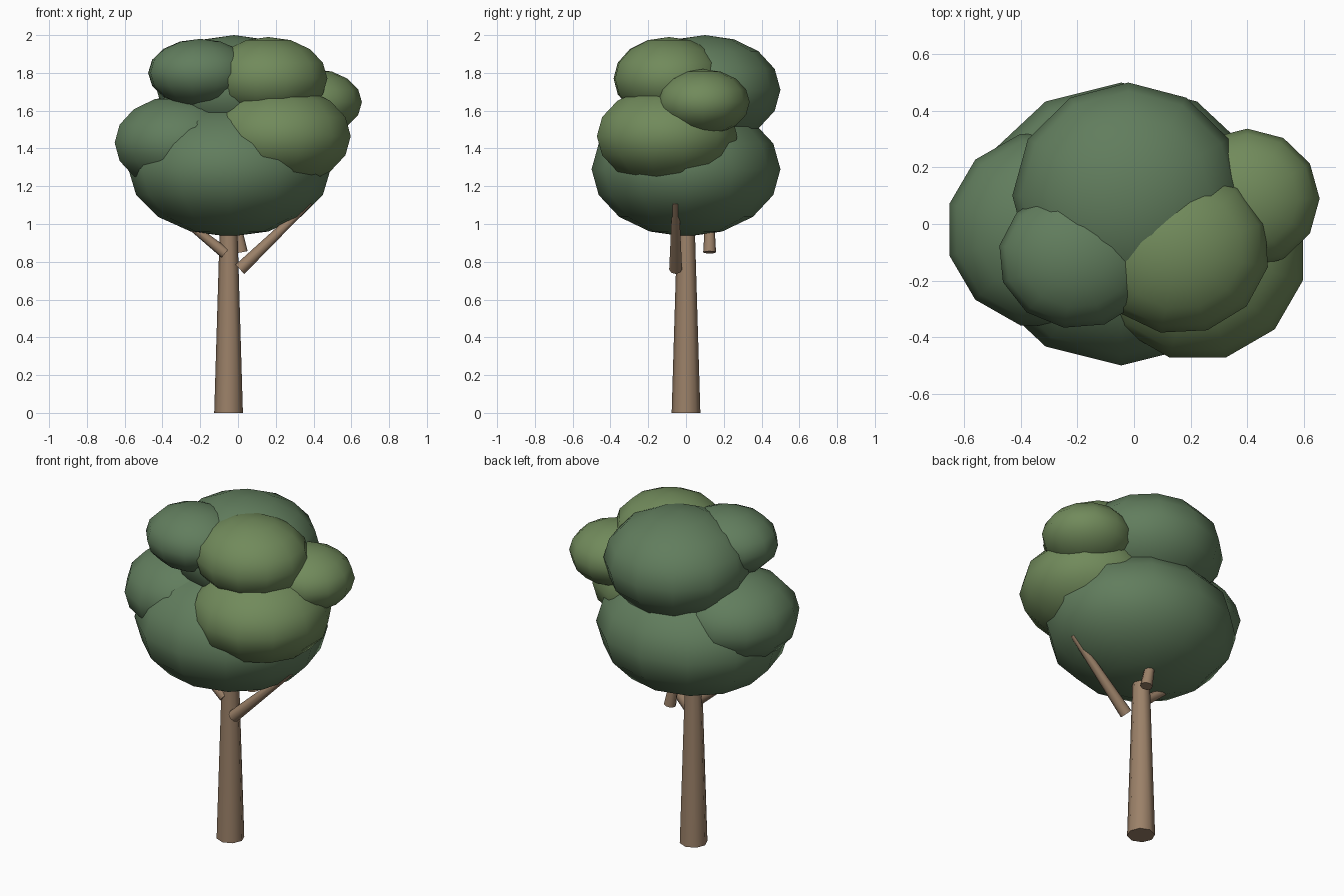
import bpy, math
from mathutils import Vector

if "Cube" in bpy.data.objects:
    bpy.data.objects.remove(bpy.data.objects["Cube"])


def material(name, rgb):
    m = bpy.data.materials.new(name)
    m.diffuse_color = (*rgb, 1)
    m.use_nodes = True
    m.node_tree.nodes["Principled BSDF"].inputs["Base Color"].default_value = m.diffuse_color
    return m


BARK = material("bark", (0.33, 0.22, 0.14))
DARK = material("dark_leaves", (0.12, 0.205, 0.11))
LIGHT = material("light_leaves", (0.165, 0.255, 0.105))


def finish(name, mat):
    ob = bpy.context.object
    ob.name = name
    ob.data.materials.append(mat)
    return ob


def limb(name, start, end, r1, r2, sides=8):
    a, b = Vector(start), Vector(end)
    d = b - a
    bpy.ops.mesh.primitive_cone_add(vertices=sides, radius1=r1, radius2=r2,
                                    depth=d.length, location=(a + b) / 2,
                                    rotation=d.to_track_quat('Z', 'Y').to_euler())
    finish(name, BARK)
    bpy.ops.object.shade_smooth_by_angle(angle=math.radians(50))


def clump(name, loc, radii, turn, mat):
    # turn the facets first, then squash along the world axes
    bpy.ops.mesh.primitive_uv_sphere_add(segments=12, ring_count=8, radius=1,
                                         location=loc,
                                         rotation=(0, 0, math.radians(turn)))
    ob = finish(name, mat)
    bpy.ops.object.transform_apply(location=False, rotation=True, scale=False)
    ob.scale = radii
    bpy.ops.object.shade_smooth()


# trunk and branches
limb("trunk", (-0.05, 0, 0), (-0.05, 0, 1.2), 0.076, 0.04)
limb("branch_right", (0.01, -0.055, 0.76), (0.38, -0.055, 1.115), 0.034, 0.018)
limb("branch_left", (-0.068, -0.03, 0.845), (-0.30, -0.03, 1.03), 0.03, 0.018)
limb("branch_back", (0.018, 0.125, 0.85), (-0.03, 0.125, 1.10), 0.034, 0.02)

# dark foliage clumps
clump("foliage_base", (-0.045, 0, 1.29), (0.535, 0.5, 0.357), 0, DARK)
clump("foliage_top_back", (-0.02, 0.1, 1.71), (0.41, 0.4, 0.29), 0, DARK)
clump("foliage_left", (-0.31, -0.02, 1.43), (0.355, 0.35, 0.25), 15, DARK)
clump("foliage_top_left", (-0.2, -0.12, 1.80), (0.28, 0.25, 0.18), 20, DARK)

# light foliage clumps
clump("foliage_top_right", (0.16, -0.09, 1.77), (0.32, 0.30, 0.22), 18, LIGHT)
clump("foliage_front_right", (0.225, -0.1, 1.465), (0.385, 0.385, 0.265), 15, LIGHT)
clump("foliage_right", (0.4, 0.09, 1.645), (0.256, 0.247, 0.175), 0, LIGHT)
